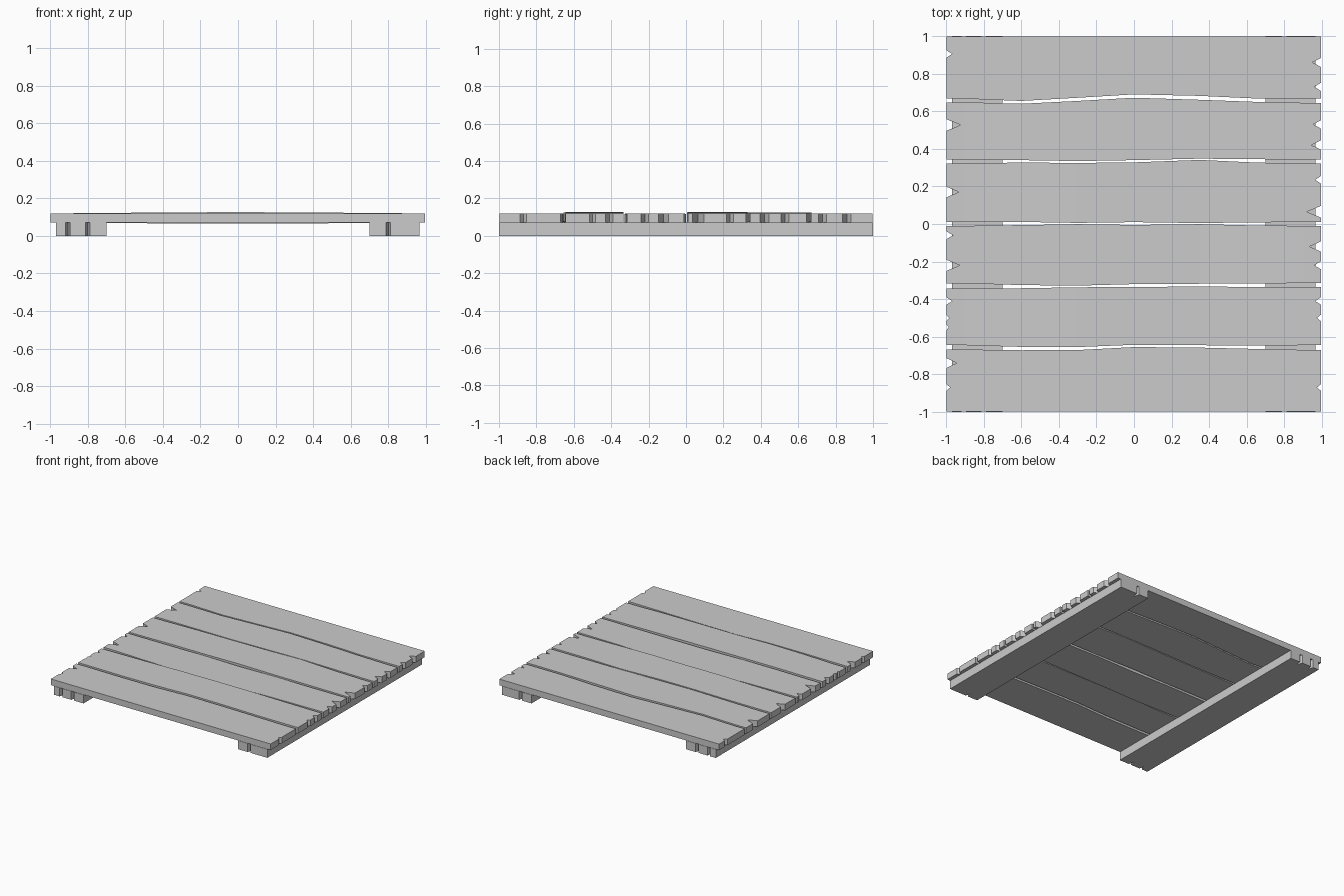
import bpy, bmesh

if "Cube" in bpy.data.objects:
    bpy.data.objects.remove(bpy.data.objects["Cube"])

XS = [-0.9, -0.6, -0.3, 0.0, 0.35, 0.65, 0.9]


def make(name, faces, z_bottom, z_top, bow=0.0):
    """Turn flat top outlines into a closed slab, optionally bowed mid-span."""
    bm = bmesh.new()
    verts = {}

    def vert(p):
        key = (round(p[0], 4), round(p[1], 4))
        if key not in verts:
            lift = bow * max(0.0, 1 - (key[0] / 0.8) ** 2)
            verts[key] = bm.verts.new((key[0], key[1], z_bottom + lift))
        return verts[key]

    base = [bm.faces.new([vert(p) for p in f]) for f in faces]
    ext = bmesh.ops.extrude_face_region(bm, geom=base, use_keep_orig=True)
    for v in ext["geom"]:
        if isinstance(v, bmesh.types.BMVert):
            v.co.z += z_top - z_bottom
    bmesh.ops.recalc_face_normals(bm, faces=bm.faces[:])
    mesh = bpy.data.meshes.new(name)
    bm.to_mesh(mesh)
    bm.free()
    obj = bpy.data.objects.new(name, mesh)
    bpy.context.collection.objects.link(obj)


def notched(x, notches, inward):
    """Points of V-shaped splits along a board end, from low y to high y."""
    pts = []
    for y, depth in sorted(notches):
        w = 0.012 + 0.25 * depth
        pts += [(x, y - w), (x + inward * depth, y), (x, y + w)]
    return pts


def plank(name, lo, hi, left, right, bow):
    low = [(x, y) for x, y in zip(XS, lo)]
    high = [(x, y) for x, y in zip(XS, hi)]
    xl, xr = -0.998, 0.994
    faces = [[low[i], low[i + 1], high[i + 1], high[i]] for i in range(len(XS) - 1)]
    faces.append([low[-1], (xr, lo[-1])] + notched(xr, right, -1) + [(xr, hi[-1]), high[-1]])
    faces.append([low[0], high[0], (xl, hi[0])] + notched(xl, left, 1)[::-1] + [(xl, lo[0])])
    make(name, faces, 0.07, 0.12, bow)


# Planks: lower edge, upper edge, end splits (y, depth) left and right, bow
PLANKS = [
    ([-0.997] * 7, [-0.668, -0.672, -0.671, -0.655, -0.658, -0.665, -0.67],
     [(-0.74, 0.055), (-0.87, 0.02)], [(-0.87, 0.02)], 0.0),
    ([-0.645, -0.654, -0.655, -0.643, -0.645, -0.648, -0.645],
     [-0.342, -0.342, -0.337, -0.335, -0.333, -0.335, -0.335],
     [(-0.41, 0.03), (-0.5, 0.015), (-0.55, 0.012)], [(-0.41, 0.03), (-0.5, 0.02)], 0.006),
    ([-0.316, -0.325, -0.328, -0.32, -0.318, -0.316, -0.315],
     [-0.01, -0.006, -0.001, -0.005, -0.001, -0.008, -0.01],
     [(-0.06, 0.035), (-0.22, 0.07)], [(-0.12, 0.06), (-0.22, 0.035)], -0.005),
    ([0.01, 0.011, 0.006, 0.01, 0.005, 0.009, 0.01],
     [0.323, 0.327, 0.325, 0.328, 0.341, 0.327, 0.322],
     [(0.17, 0.065)], [(0.065, 0.075), (0.235, 0.03)], 0.006),
    ([0.344, 0.34, 0.335, 0.34, 0.348, 0.345, 0.343],
     [0.648, 0.64, 0.655, 0.672, 0.661, 0.65, 0.645],
     [(0.527, 0.075)], [(0.42, 0.05), (0.53, 0.04)], 0.004),
    ([0.667, 0.655, 0.672, 0.69, 0.682, 0.668, 0.667], [0.997] * 7,
     [(0.905, 0.03)], [(0.73, 0.035), (0.86, 0.045)], 0.0),
]
for n, data in enumerate(PLANKS):
    plank(f"plank_{n + 1}", *data)


# Two support beams underneath, with splits in their ends
def beam(name, x0, x1, splits):
    front, back = [], []
    for x in splits:
        for dx, d in ((-0.012, 0), (0, 0.045), (0.012, 0)):
            front.append((x + dx, -1 + d))
            back.append((x + dx, 1 - d))
    make(name, [[(x0, -1)] + front + [(x1, -1), (x1, 1)] + back[::-1] + [(x0, 1)]], 0.0, 0.07)


beam("left_beam", -0.97, -0.70, [-0.905, -0.80])
beam("right_beam", 0.70, 0.966, [0.80])
